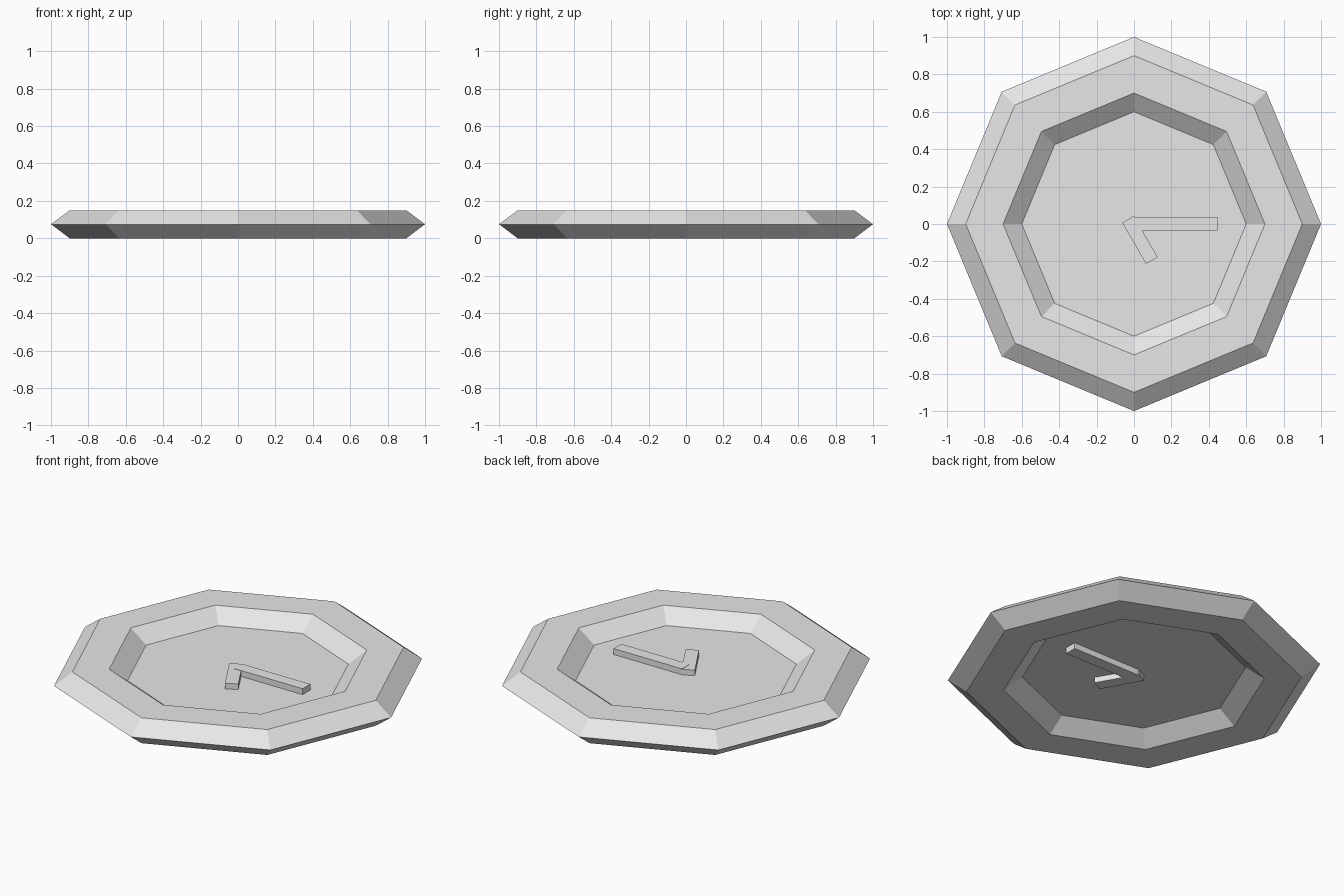
import bpy, bmesh, math
from mathutils import Matrix

if "Cube" in bpy.data.objects:
    bpy.data.objects.remove(bpy.data.objects["Cube"])

SIDES = 8
MID = 0.075  # height of the face plane

grey = bpy.data.materials.new("light grey")
grey.diffuse_color = (0.8, 0.8, 0.8, 1)
grey.use_nodes = True
grey.node_tree.nodes["Principled BSDF"].inputs["Base Color"].default_value = grey.diffuse_color


def finish(name, bm):
    bmesh.ops.recalc_face_normals(bm, faces=bm.faces)
    mesh = bpy.data.meshes.new(name)
    bm.to_mesh(mesh)
    bm.free()
    mesh.materials.append(grey)
    obj = bpy.data.objects.new(name, mesh)
    bpy.context.collection.objects.link(obj)
    return obj


# Rim: six-sided section swept round an octagon
profile = [(1.0, MID), (0.9, 0.15), (0.7, 0.15), (0.6, MID), (0.7, 0), (0.9, 0)]
bm = bmesh.new()
rings = []
for i in range(SIDES):
    a = i * math.tau / SIDES
    rings.append([bm.verts.new((r * math.cos(a), r * math.sin(a), z)) for r, z in profile])
for i in range(SIDES):
    a, b = rings[i], rings[(i + 1) % SIDES]
    for j in range(len(profile)):
        k = (j + 1) % len(profile)
        bm.faces.new((a[j], b[j], b[k], a[k]))
finish("rim", bm)

# Face: thin octagon filling the rim
bm = bmesh.new()
bmesh.ops.create_circle(bm, cap_ends=True, segments=SIDES, radius=0.6,
                        matrix=Matrix.Translation((0, 0, MID)) @ Matrix.Rotation(0, 4, 'Z'))
finish("clock_face", bm)


# Hands: boxes passing through the face
def hand(name, centre, length, width, height, angle):
    bm = bmesh.new()
    bmesh.ops.create_cube(bm, size=1, matrix=Matrix.Translation((*centre, MID))
                          @ Matrix.Rotation(math.radians(angle), 4, 'Z')
                          @ Matrix.Diagonal((length, width, height, 1)))
    finish(name, bm)


hand("minute_hand", (0.223, 0.002), 0.446, 0.072, 0.07, 0)
hand("hour_hand", (0.032, -0.0855), 0.254, 0.072, 0.066, -60)
